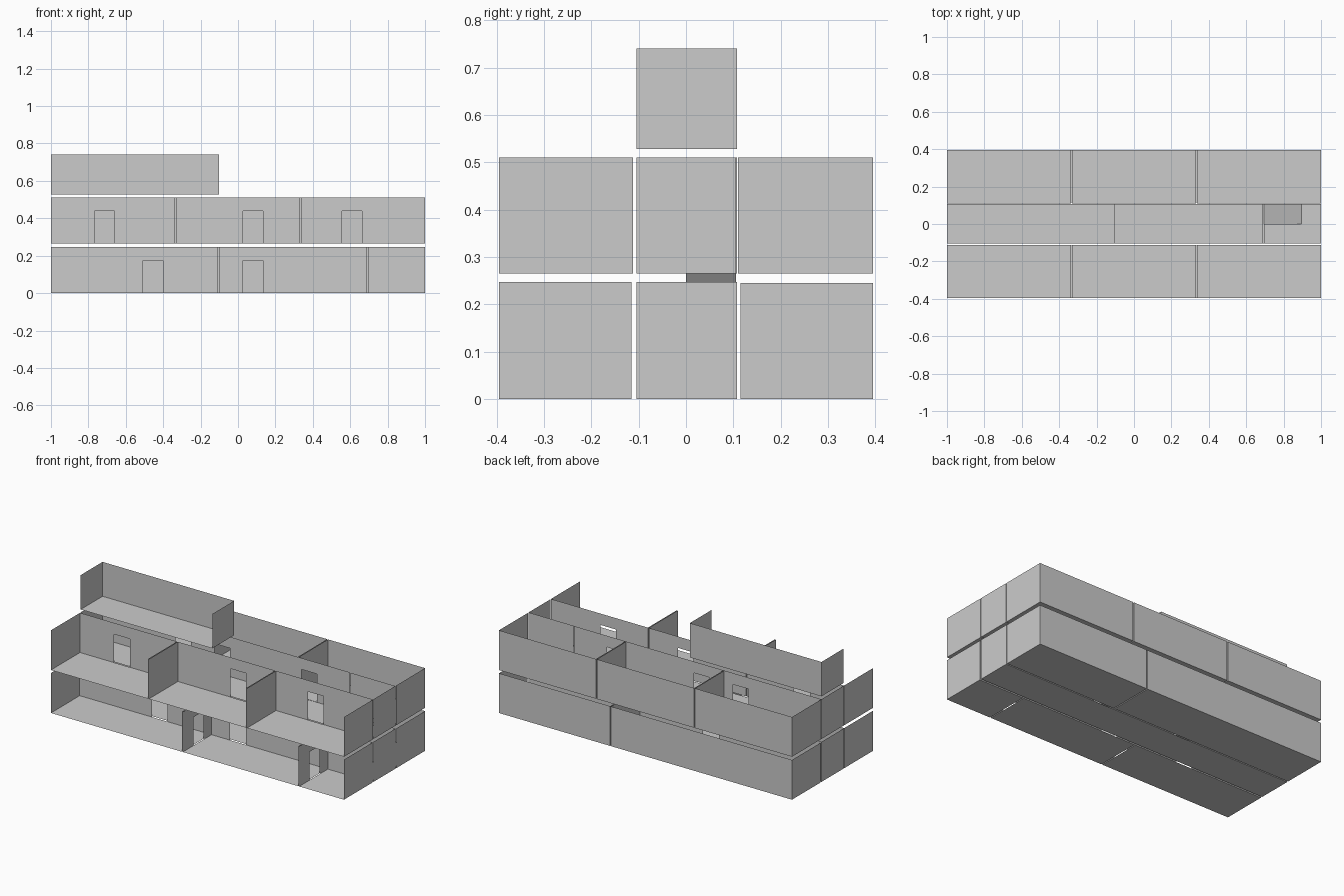
import bpy, bmesh

if "Cube" in bpy.data.objects:
    bpy.data.objects.remove(bpy.data.objects["Cube"])

DOOR_H = 0.175
DOOR_W = 0.107


class Shell:
    """Collects thin panels into one object."""

    def __init__(self, name):
        self.name, self.bm = name, bmesh.new()

    def quad(self, *pts):
        self.bm.faces.new([self.bm.verts.new(p) for p in pts])

    def floor(self, x0, x1, y0, y1, z):
        self.quad((x0, y0, z), (x1, y0, z), (x1, y1, z), (x0, y1, z))

    def wall(self, axis, at, a0, a1, z0, z1, doors=()):
        # wall strip along an axis, split around its door openings
        def piece(a, b, lo, hi):
            pts = [(a, lo), (b, lo), (b, hi), (a, hi)]
            self.quad(*[(t, at, z) if axis == 'x' else (at, t, z) for t, z in pts])
        start = a0
        for d in sorted(doors):
            piece(start, d, z0, z1)
            piece(d, d + DOOR_W, z0 + DOOR_H, z1)
            start = d + DOOR_W
        piece(start, a1, z0, z1)

    def finish(self):
        bmesh.ops.remove_doubles(self.bm, verts=self.bm.verts, dist=1e-5)
        me = bpy.data.meshes.new(self.name)
        self.bm.to_mesh(me)
        self.bm.free()
        ob = bpy.data.objects.new(self.name, me)
        bpy.context.collection.objects.link(ob)


def room(name, x0, x1, y0, y1, z0, z1, back=(), left=(), right=(),
         sides="LR", floors=None):
    # open-fronted, roofless room: floor, back wall, side walls
    s = Shell(name)
    for f in floors or [(x0, x1, y0, y1)]:
        s.floor(*f, z0)
    s.wall('x', y1, x0, x1, z0, z1, back)
    if "L" in sides:
        s.wall('y', x0, y0, y1, z0, z1, left)
    if "R" in sides:
        s.wall('y', x1, y0, y1, z0, z1, right)
    s.finish()


# lower storey: front rooms linked by side doors
F0 = (-0.395, -0.115, 0.0, 0.247)
side = [-0.293]
room("lower_front_room_left", -1, -0.106, *F0, back=[-0.507], right=side)
room("lower_front_room_middle", -0.1, 0.688, *F0, back=[0.027], left=side, right=side)
room("lower_front_room_right", 0.694, 1, *F0, left=side)

# lower corridor and back rooms
room("lower_corridor", -1, 1, -0.105, 0.108, 0.0, 0.247, back=[-0.30, 0.27])
B0 = (0.115, 0.395, 0.0, 0.245)
room("lower_back_room_left", -1, 0.235, *B0)
room("lower_back_room_right", 0.241, 1, *B0)

# upper storey: three front and three back rooms
spans = [("left", -1, -0.338), ("middle", -0.332, 0.332), ("right", 0.338, 1)]
front_doors = [-0.767, 0.027, 0.555]
for (side_name, a, b), d in zip(spans, front_doors):
    room("upper_front_room_" + side_name, a, b, -0.395, -0.112, 0.265, 0.51, back=[d])
    room("upper_back_room_" + side_name, a, b, 0.11, 0.395, 0.265, 0.51)

# upper corridor and L-shaped stair landing
room("upper_corridor", -1, 0.69, -0.105, 0.108, 0.265, 0.51,
     back=[-0.503, -0.237, 0.357], sides="L")
room("stair_landing", 0.694, 1, -0.105, 0.106, 0.265, 0.51, sides="R",
     floors=[(0.694, 0.895, -0.105, 0.0), (0.895, 1, -0.105, 0.0),
             (0.895, 1, 0.0, 0.106)])

# stair ramp between storeys
ramp = Shell("stair_ramp")
ramp.quad((0.694, 0, 0), (0.895, 0, 0.265), (0.895, 0.106, 0.265), (0.694, 0.106, 0))
ramp.finish()

# attic room on top
room("attic_room", -1, -0.102, -0.105, 0.108, 0.528, 0.74)
